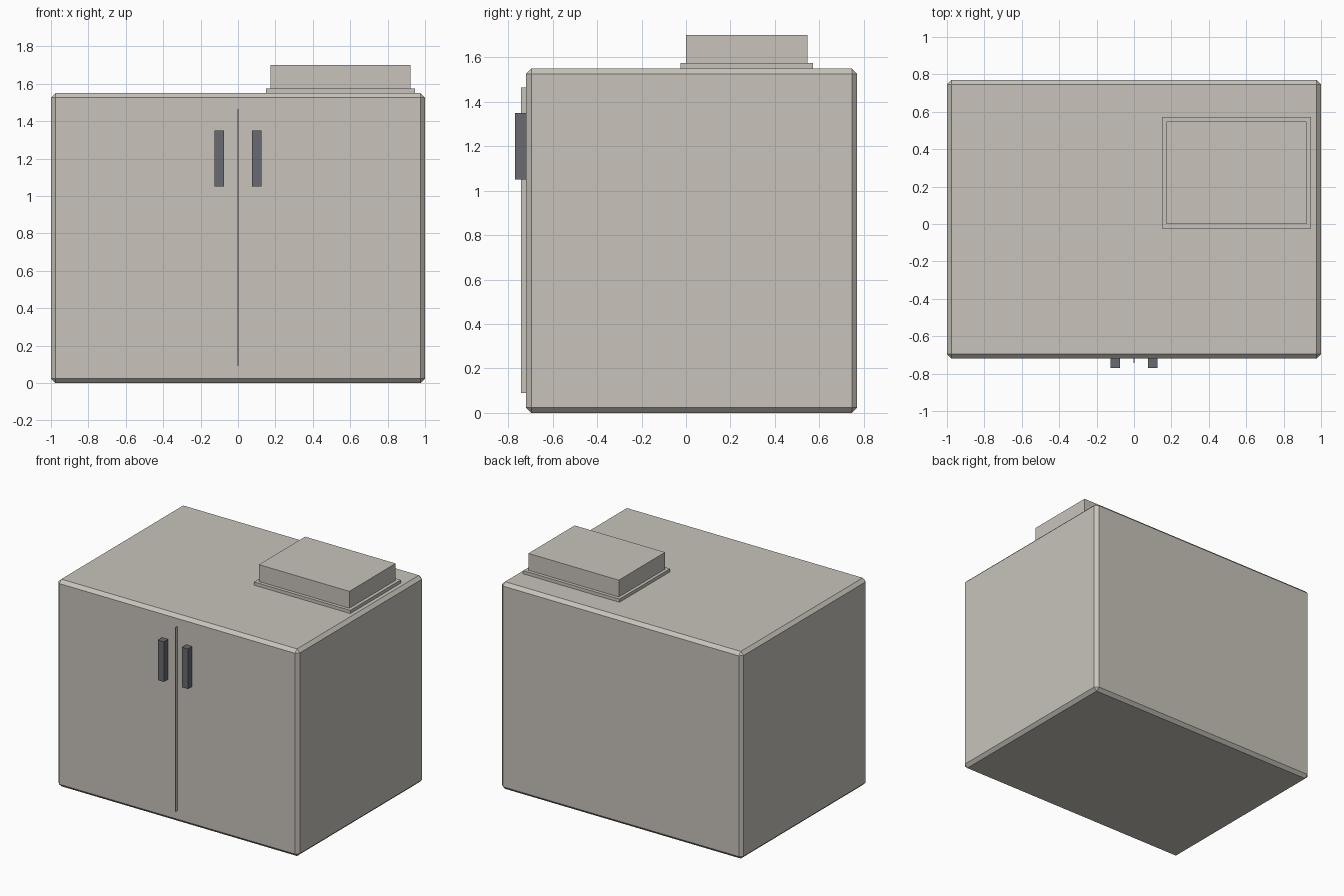
import bpy, bmesh

if "Cube" in bpy.data.objects:
    bpy.data.objects.remove(bpy.data.objects["Cube"])


def material(name, rgb):
    m = bpy.data.materials.new(name)
    m.diffuse_color = (*rgb, 1.0)
    m.use_nodes = True
    m.node_tree.nodes["Principled BSDF"].inputs["Base Color"].default_value = m.diffuse_color
    return m


beige = material("warm_grey_paint", (0.578, 0.552, 0.497))
dark = material("dark_grey_metal", (0.144, 0.147, 0.165))


def box(name, lo, hi, mat, chamfer=0.0):
    """Axis-aligned box between two corners, optionally chamfered."""
    bm = bmesh.new()
    bmesh.ops.create_cube(bm, size=1.0)
    for v in bm.verts:
        v.co = [(l + h) / 2 + c * (h - l) for l, h, c in zip(lo, hi, v.co)]
    if chamfer:
        bmesh.ops.bevel(bm, geom=bm.edges[:], offset=chamfer, segments=1,
                        profile=0.5, affect='EDGES')
    mesh = bpy.data.meshes.new(name)
    bm.to_mesh(mesh)
    bm.free()
    mesh.materials.append(mat)
    obj = bpy.data.objects.new(name, mesh)
    bpy.context.collection.objects.link(obj)
    return obj


# Cabinet body with chamfered edges
box("cabinet_body", (-1, -0.72, 0), (1, 0.77, 1.55), beige, 0.024)

# Raised strip where the two doors meet
box("door_seam", (-0.004, -0.742, 0.09), (0.004, -0.71, 1.465), beige)

# Pair of door handles
for side, x in (("left", -0.1), ("right", 0.1)):
    box(side + "_handle", (x - 0.025, -0.77, 1.05), (x + 0.025, -0.715, 1.35), dark)

# Roof vent: flange and housing
box("vent_flange", (0.15, -0.025, 1.545), (0.947, 0.572, 1.574), beige)
box("vent_housing", (0.173, 0.0, 1.57), (0.922, 0.547, 1.70), beige)
